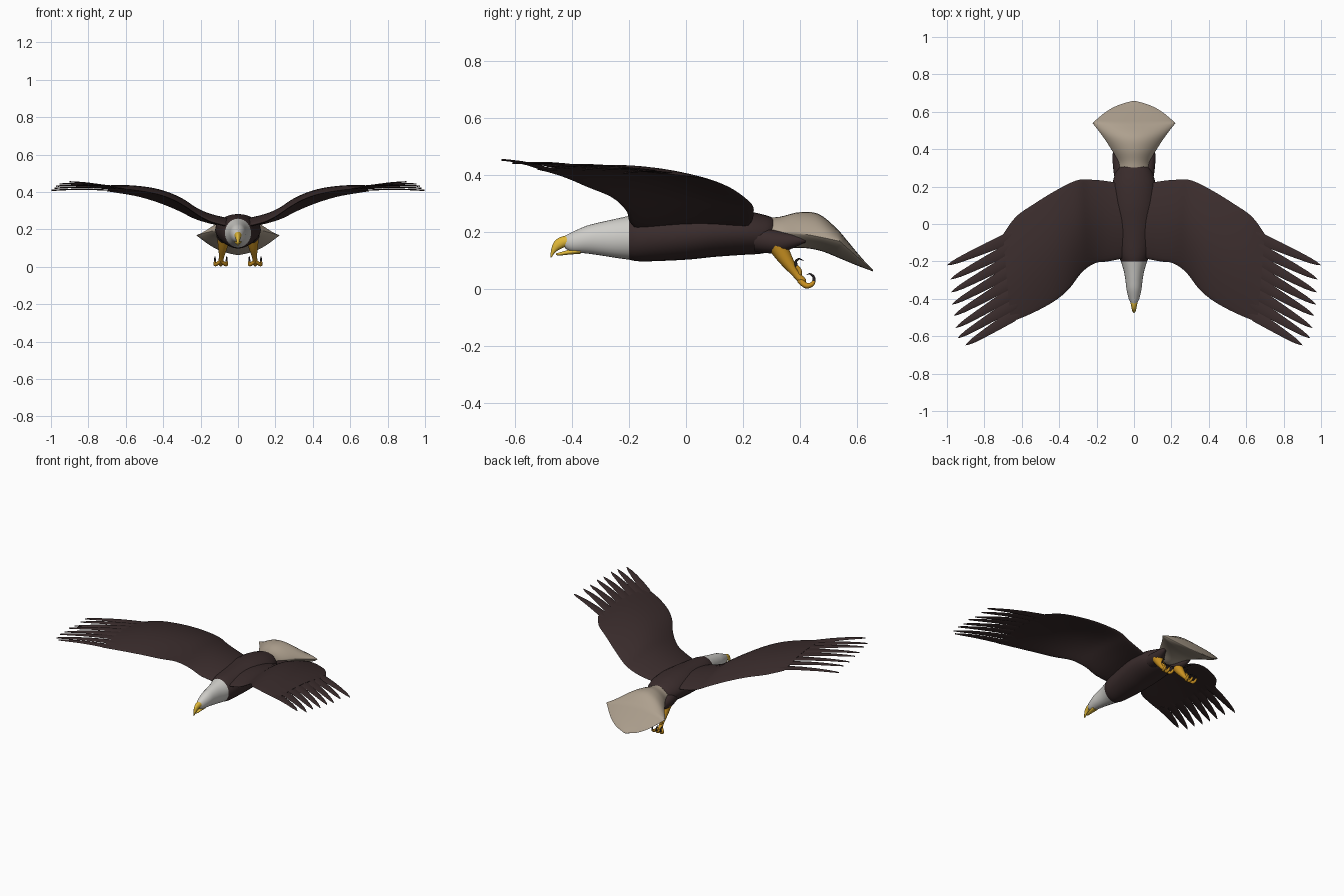
import bpy, bmesh, math
from mathutils import Vector

if "Cube" in bpy.data.objects:
    bpy.data.objects.remove(bpy.data.objects["Cube"])


def material(name, r, g, b):
    m = bpy.data.materials.new(name)
    m.diffuse_color = (r, g, b, 1)
    m.use_nodes = True
    m.node_tree.nodes["Principled BSDF"].inputs["Base Color"].default_value = m.diffuse_color
    return m


BROWN = material("dark brown feathers", .042, .025, .025)
WHITE = material("white head", .62, .61, .58)
TAIL = material("cream tail", .42, .35, .27)
YELLOW = material("beak yellow", .75, .48, .04)
ORANGE = material("leg ochre", .58, .28, .015)
BLACK = material("talon black", .02, .016, .018)


def spline(rows, n):
    """Catmull-Rom interpolation of rows of numbers."""
    out = []
    for i in range(len(rows) - 1):
        quad = zip(rows[max(i - 1, 0)], rows[i], rows[i + 1], rows[min(i + 2, len(rows) - 1)])
        quad = list(quad)
        for k in range(n):
            t = k / n
            out.append([.5 * (2 * b + (c - a) * t + (2 * a - 5 * b + 4 * c - d) * t * t
                              + (3 * b - a - 3 * c + d) * t ** 3) for a, b, c, d in quad])
    return out + [list(rows[-1])]


def loft(name, groups, mats, mirror=False, rule=None):
    """Skin one or more lists of rings into a single object."""
    bm = bmesh.new()
    for rings in groups:
        vs = [[bm.verts.new(p) for p in ring] for ring in rings]
        n = len(vs[0])
        for a, b in zip(vs, vs[1:]):
            for i in range(n):
                bm.faces.new((a[i], a[(i + 1) % n], b[(i + 1) % n], b[i]))
        bm.faces.new(vs[0][::-1])
        bm.faces.new(vs[-1])
    bmesh.ops.recalc_face_normals(bm, faces=bm.faces)
    for f in bm.faces:
        f.smooth = True
        if rule:
            f.material_index = rule(f.calc_center_median())
    me = bpy.data.meshes.new(name)
    bm.to_mesh(me)
    bm.free()
    me.set_sharp_from_angle(angle=math.radians(50))
    for m in mats:
        me.materials.append(m)
    ob = bpy.data.objects.new(name, me)
    bpy.context.collection.objects.link(ob)
    if mirror:
        ob.modifiers.new("Mirror", 'MIRROR').use_mirror_merge = False
    return ob


def oval(y, bottom, top, w, n=24, power=1.0):
    ring = []
    for i in range(n):
        a = 2 * math.pi * i / n
        s = math.sin(a)
        ring.append((w * math.cos(a), y,
                     (top + bottom) / 2 + (top - bottom) / 2 * math.copysign(abs(s) ** power, s)))
    return ring


def tube(points, n=10, steps=4):
    """Rings along a path of (x, y, z, radius)."""
    path = spline(points, steps)
    rings = []
    for i, p in enumerate(path):
        d = Vector(path[min(i + 1, len(path) - 1)][:3]) - Vector(path[max(i - 1, 0)][:3])
        u = d.cross(Vector((1, 0, 0))).normalized()
        v = d.cross(u).normalized()
        r = max(p[3], .0005)
        rings.append([Vector(p[:3]) + r * (u * math.cos(2 * math.pi * k / n)
                                           + v * math.sin(2 * math.pi * k / n)) for k in range(n)])
    return rings


# Head and body: y, bottom, top, half width
front = [(-.425, .143, .187, .016), (-.40, .13, .20, .028), (-.35, .125, .222, .04),
         (-.30, .118, .235, .046), (-.25, .11, .246, .055), (-.20, .103, .257, .07)]
back = [(-.20, .103, .257, .07), (-.15, .097, .266, .088), (0, .103, .277, .112),
        (.10, .113, .282, .122), (.20, .12, .276, .118), (.27, .125, .262, .1),
        (.305, .14, .25, .075), (.33, .165, .23, .03)]
rows = spline(front, 5)[:-1] + spline(back, 5)
loft("head_and_body", [[oval(*r) for r in rows]], [WHITE, BROWN],
     rule=lambda c: 0 if c.y < -.2 else 1)

# Beak: hooked upper half and thin lower half
upper = [(-.385, .146, .188, .024), (-.42, .148, .188, .019), (-.445, .139, .181, .014),
         (-.462, .126, .168, .010), (-.471, .113, .15, .006), (-.476, .11, .125, .002)]
lower = [(-.37, .124, .145, .02), (-.41, .121, .138, .015), (-.44, .118, .13, .010),
         (-.457, .119, .125, .003)]
loft("upper_beak", [[oval(*r, n=16) for r in spline(upper, 4)]], [YELLOW])
loft("lower_beak", [[oval(*r, n=16) for r in spline(lower, 4)]], [YELLOW])

# Tail fan: y, half width, top, bottom, edge height
tail = [(.275, .08, .25, .165, .205), (.33, .082, .254, .14, .2), (.40, .122, .27, .145, .195),
        (.47, .168, .262, .135, .183), (.54, .222, .203, .108, .168), (.60, .15, .13, .083, .115),
        (.635, .085, .09, .07, .082), (.657, .012, .068, .062, .065)]
rings = []
for y, w, top, bot, edge in spline(tail[:5], 5)[:-1] + spline(tail[4:], 4):
    ring = []
    for i in range(32):
        a = 2 * math.pi * i / 32
        s = math.sin(a)
        h = (top - edge) if s > 0 else (bot - edge)
        ring.append((w * math.cos(a), y, edge + h * abs(s) ** 1.6))
    rings.append(ring)
loft("tail", [rings], [TAIL])

# Wing: front edge xyz, rear edge xyz, half thickness, camber
wing = [(.04, -.18, .215, .04, .21, .215, .022, .02), (.14, -.20, .24, .15, .23, .235, .02, .025),
        (.21, -.21, .275, .24, .237, .262, .018, .03), (.28, -.26, .322, .31, .232, .297, .016, .036),
        (.35, -.35, .36, .42, .178, .342, .014, .036), (.43, -.415, .388, .53, .11, .375, .011, .032),
        (.54, -.475, .408, .63, .04, .393, .008, .027), (.66, -.525, .42, .70, -.055, .403, .004, .02)]
rings = []
for r in spline(wing, 4):
    f, b = Vector(r[:3]), Vector(r[3:6])
    ring = []
    for i in range(32):
        a = 2 * math.pi * i / 32
        u = (1 - math.cos(a)) / 2
        p = f.lerp(b, u)
        p.z += r[7] * math.sin(math.pi * u) + r[6] * math.sin(a)
        ring.append(p)
    rings.append(ring)
loft("wing", [rings], [BROWN], mirror=True)

# Fingered flight feathers along the wing end
tips = [(.998, -.22), (.98, -.295), (.977, -.365), (.972, -.43), (.963, -.49),
        (.953, -.555), (.942, -.61), (.9, -.648)]
root_rear, root_front = Vector((.69, -.085, .406)), Vector((.655, -.495, .419))
feathers = []
for i, (tx, ty) in enumerate(tips):
    t = i / 7
    base = root_rear.lerp(root_front, t)
    base.z += .018 * math.sin(math.pi * (t * .88 + .06))
    tip = Vector((tx, ty, .408 + .04 * t + .006 * (i % 2)))
    d = tip - base
    side = Vector((-d.y, d.x, 0)).normalized()
    rings = []
    for u, w in ((-.15, .024), (0, .031), (.3, .026), (.6, .02), (.82, .014), (.93, .008), (1, .001)):
        c = base + d * u
        c.z += .006 * math.sin(math.pi * max(u, 0))
        rings.append([c + side * w * math.cos(math.pi * k / 4)
                      + Vector((0, 0, .0035 * math.sin(math.pi * k / 4))) for k in range(8)])
    feathers.append(rings)
loft("flight_feathers", feathers, [BROWN], mirror=True)

# Thigh feathers under the tail
loft("thigh", [tube([(.06, .25, .175, .045), (.075, .32, .165, .04), (.09, .37, .168, .026),
                     (.098, .42, .172, .008)], 14)], [BROWN], mirror=True)

# Legs, curled toes and talons
loft("leg", [tube([(.078, .32, .155, .034), (.082, .35, .105, .025), (.088, .385, .055, .014),
                   (.092, .412, .026, .013), (.092, .42, .02, .004)], 14)], [ORANGE], mirror=True)
toes, talons = [], []
for dx in (-.026, 0, .026):
    x = .092 + dx
    toes.append(tube([(.092, .40, .03, .010), (x, .422, .012, .010), (x + dx * .2, .442, .016, .008),
                      (x + dx * .2, .45, .028, .006)]))
    talons.append(tube([(x + dx * .2, .449, .026, .006), (x + dx * .2, .449, .042, .0045),
                        (x + dx * .2, .436, .053, .003), (x + dx * .2, .424, .05, .0005)]))
toes.append(tube([(.09, .395, .04, .009), (.092, .40, .062, .008), (.094, .388, .08, .007)]))
talons.append(tube([(.094, .389, .078, .006), (.095, .386, .096, .0045), (.095, .398, .106, .003),
                    (.095, .415, .098, .0005)]))
loft("toes", toes, [ORANGE], mirror=True)
loft("talons", talons, [BLACK], mirror=True)
